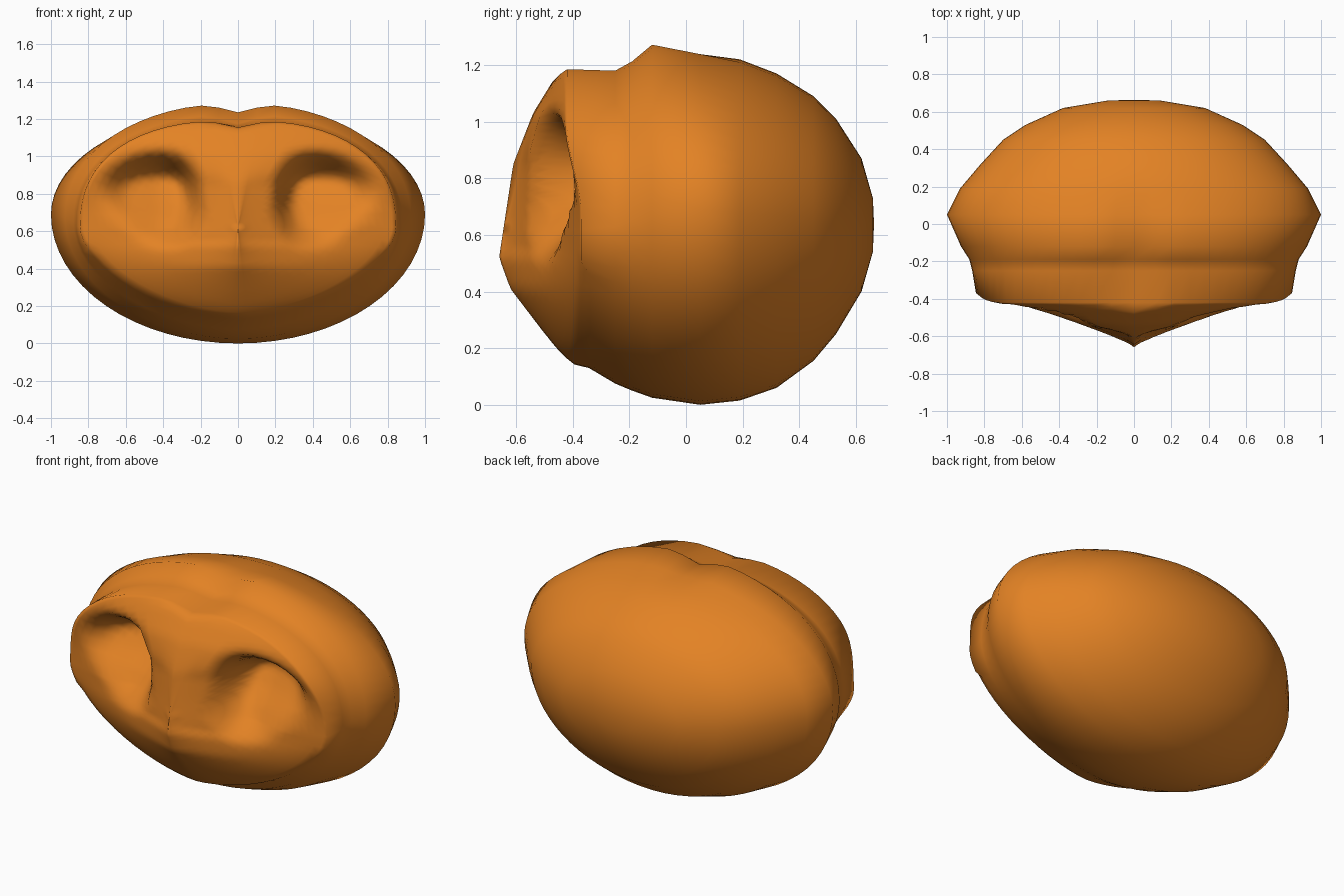
import bpy, bmesh, math

if "Cube" in bpy.data.objects:
    bpy.data.objects.remove(bpy.data.objects["Cube"])

N = 64          # points round each ring
FACE_RINGS = 20

orange = bpy.data.materials.new("orange")
orange.diffuse_color = (0.77, 0.225, 0.018, 1)
orange.use_nodes = True
orange.node_tree.nodes["Principled BSDF"].inputs["Base Color"].default_value = orange.diffuse_color


def lerp_table(table, v):
    """Piecewise linear lookup in (key, value) pairs."""
    if v <= table[0][0]:
        return table[0][1]
    for (a, fa), (b, fb) in zip(table, table[1:]):
        if v <= b:
            return fa + (fb - fa) * (v - a) / (b - a)
    return table[-1][1]


def smooth(t):
    t = max(0.0, min(1.0, t))
    return t * t * (3 - 2 * t)


def outline(w, zm, zt, zb, power, low_power, notch):
    """Egg-shaped cross-section; upper half may be squarer and notched, lower half more pointed."""
    pts = []
    for i in range(N):
        a = 2 * math.pi * i / N
        c, s = math.cos(a), math.sin(a)
        e = 2 / (power if s > 0 else low_power)
        x = w * math.copysign(abs(c) ** e, c)
        if s > 0:
            z = zm + (zt - zm) * s ** e - notch * math.exp(-(x / 0.11) ** 2)
        else:
            z = zm - (zm - zb) * abs(s) ** e
        pts.append((x, z))
    return pts


# Hood sections from back to the rim of the face:
# y, half width, widest height, top, bottom, upper and lower squareness, top notch
sections = [
    (0.66, 0.14, 0.64, 0.73, 0.54, 2.0, 2.0, 0),
    (0.62, 0.38, 0.64, 0.87, 0.40, 2.0, 2.0, 0),
    (0.53, 0.58, 0.65, 1.01, 0.25, 2.0, 2.0, 0),
    (0.45, 0.70, 0.66, 1.09, 0.155, 2.0, 2.0, 0),
    (0.32, 0.82, 0.67, 1.17, 0.06, 2.0, 2.0, 0),
    (0.19, 0.93, 0.68, 1.22, 0.015, 2.0, 2.0, 0),
    (0.05, 1.00, 0.69, 1.25, 0.00, 2.0, 2.0, 0.02),
    (-0.12, 0.925, 0.67, 1.285, 0.025, 2.1, 1.95, 0.05),
    (-0.19, 0.88, 0.65, 1.225, 0.05, 2.2, 1.9, 0.05),
    (-0.25, 0.865, 0.63, 1.19, 0.075, 2.3, 1.85, 0.03),
    (-0.37, 0.845, 0.62, 1.195, 0.13, 2.4, 1.7, 0.04),
]

# Centre-line profile of the face: height, y
nose_line = [(0.13, -0.39), (0.20, -0.46), (0.41, -0.62), (0.52, -0.66),
             (0.85, -0.61), (1.03, -0.54), (1.16, -0.46), (1.2, -0.40)]
# Roundness of the face across its width: height, exponent
roundness = [(0.2, 1.6), (0.4, 1.1), (0.55, 0.75), (0.85, 0.8), (1.0, 1.6), (1.2, 2.0)]
# Floor of the eye sockets: height, y
socket_floor = [(0.46, -0.47), (0.55, -0.42), (0.66, -0.37), (0.77, -0.28),
                (0.87, -0.22), (1.05, -0.30)]


def rim_y(z):
    """The rim leans forward over the brow."""
    return -0.37 - 0.05 * smooth((z - 0.68) / 0.3)


def face_y(x, z):
    x = abs(x)
    half = 0.575 if z > 0.62 else 0.49
    power = 2.4 if z > 0.62 else 1.7
    t = min(1, abs(z - 0.62) / half)
    w = max(0.02, 0.845 * (1 - t ** power) ** (1 / power))
    q = min(1, x / w) ** lerp_table(roundness, z)
    y0 = lerp_table(nose_line, z)
    y = y0 + (rim_y(z) - y0) * q
    # eye socket: steep by the nose, softer towards the cheek
    rx = 0.24 if x < 0.42 else 0.38
    e = 2.8 if x < 0.42 and z < 0.77 else 2.2
    r = (abs((x - 0.42) / rx) ** e + abs((z - 0.77) / 0.29) ** e) ** (1 / e)
    m = smooth((1 - r) / 0.55)
    floor = lerp_table(socket_floor, z) - 0.25 * max(0, x - 0.42)
    return y + (max(y, floor) - y) * m


bm = bmesh.new()
rings = []
for k, (y, *shape) in enumerate(sections):
    last = k == len(sections) - 1
    rings.append([bm.verts.new((x, rim_y(z) if last else y, z))
                  for x, z in outline(*shape)])

# Face: shrinking rings pushed onto the sculpted front
rim = outline(*sections[-1][1:])
for k in range(0, FACE_RINGS):
    s = 1 - 0.025 - k * 0.975 / FACE_RINGS
    ring = []
    for x, z in rim:
        px, pz = x * s, 0.62 + (z - 0.62) * s
        ring.append(bm.verts.new((px, face_y(px, pz), pz)))
    rings.append(ring)

for a, b in zip(rings, rings[1:]):
    for i in range(N):
        j = (i + 1) % N
        bm.faces.new((a[i], a[j], b[j], b[i]))

# Close the back and the nose tip
for ring, tip in ((rings[0], (0, 0.664, 0.64)), (rings[-1], (0, face_y(0, 0.62), 0.62))):
    v = bm.verts.new(tip)
    for i in range(N):
        bm.faces.new((ring[i], ring[(i + 1) % N], v))

# Soften the rim so the cheeks and chin run into the hood
soft = [v for v in bm.verts if -0.5 < v.co.y < -0.3 and v.co.z < 0.5]
for _ in range(4):
    bmesh.ops.smooth_vert(bm, verts=soft, factor=0.4, use_axis_x=False,
                          use_axis_y=True, use_axis_z=False)

bmesh.ops.recalc_face_normals(bm, faces=bm.faces)
for f in bm.faces:
    f.smooth = True

mesh = bpy.data.meshes.new("hooded_mask")
bm.to_mesh(mesh)
bm.free()
mesh.materials.append(orange)
head = bpy.data.objects.new("hooded_mask", mesh)
bpy.context.collection.objects.link(head)
